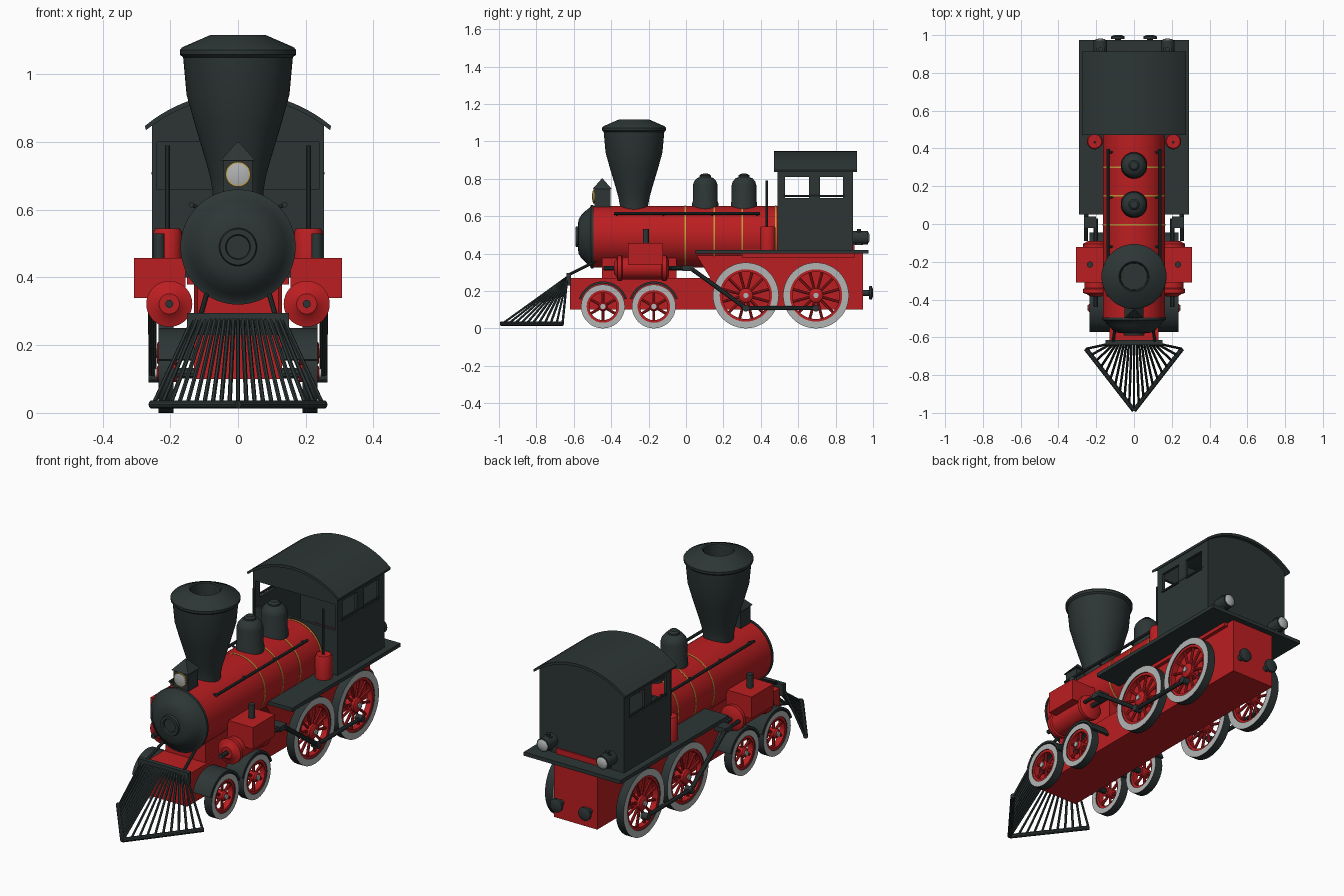
import bpy, bmesh
from math import pi, cos, sin, sqrt, radians
from mathutils import Vector

if "Cube" in bpy.data.objects:
    bpy.data.objects.remove(bpy.data.objects["Cube"])

def material(name, rgb):
    m = bpy.data.materials.new(name)
    m.diffuse_color = (*rgb, 1)
    m.use_nodes = True
    m.node_tree.nodes["Principled BSDF"].inputs["Base Color"].default_value = m.diffuse_color
    return m

RED = material("red paint", (0.50, 0.013, 0.015))
DARK = material("dark iron", (0.026, 0.036, 0.036))
STEEL = material("light steel", (0.45, 0.46, 0.46))
GOLD = material("brass", (0.55, 0.33, 0.04))

def finish(name, bm, mats, mirror=False, rule=None):
    """Turn a bmesh into a named object, optionally mirrored across x = 0."""
    bmesh.ops.remove_doubles(bm, verts=bm.verts, dist=1e-5)
    bmesh.ops.recalc_face_normals(bm, faces=bm.faces)
    if rule:
        bm.normal_update()
        for f in bm.faces:
            f.material_index = rule(f)
    me = bpy.data.meshes.new(name)
    bm.to_mesh(me)
    bm.free()
    ob = bpy.data.objects.new(name, me)
    bpy.context.collection.objects.link(ob)
    for m in mats if isinstance(mats, tuple) else (mats,):
        me.materials.append(m)
    if mirror:
        ob.modifiers.new("mirror", 'MIRROR')
    bpy.ops.object.select_all(action='DESELECT')
    ob.select_set(True)
    bpy.context.view_layer.objects.active = ob
    bpy.ops.object.shade_smooth_by_angle(angle=radians(35))
    return ob

def lathe(bm, prof, loc=(0, 0, 0), axis=(0, 0, 1), n=40, closed=False, a0=0.0, a1=2 * pi):
    """Revolve (radius, height) points about an axis."""
    q = Vector(axis).to_track_quat('Z', 'Y')
    full = abs(a1 - a0 - 2 * pi) < 1e-6
    rings = []
    for i in range(n if full else n + 1):
        a = a0 + (a1 - a0) * i / n
        rings.append([bm.verts.new(Vector(loc) + q @ Vector((r * cos(a), r * sin(a), h))) for r, h in prof])
    m = len(prof)
    for i in range(n):
        A, B = rings[i], rings[(i + 1) % len(rings)]
        for j in range(m if closed else m - 1):
            k = (j + 1) % m
            bm.faces.new((A[j], A[k], B[k], B[j]))
    if not full:
        bm.faces.new(rings[0])
        bm.faces.new(rings[-1])

def bar(bm, p, q, r, n=10):
    d = Vector(q) - Vector(p)
    lathe(bm, [(0, 0), (r, 0), (r, d.length), (0, d.length)], p, d, n)

def prism(bm, pts, axis, a, b):
    """Extrude a 2D outline along 'x' (points are y,z) or 'y' (points are x,z)."""
    put = (lambda u, v, w: (w, u, v)) if axis == 'x' else (lambda u, v, w: (u, w, v))
    A = [bm.verts.new(put(u, v, a)) for u, v in pts]
    B = [bm.verts.new(put(u, v, b)) for u, v in pts]
    bm.faces.new(A)
    bm.faces.new(B)
    for i in range(len(pts)):
        k = (i + 1) % len(pts)
        bm.faces.new((A[i], A[k], B[k], B[i]))

def box(bm, x0, x1, y0, y1, z0, z1):
    prism(bm, [(x0, z0), (x1, z0), (x1, z1), (x0, z1)], 'y', y0, y1)

def turned(name, prof, mat, loc=(0, 0, 0), axis=(0, 0, 1), n=40, mirror=False):
    bm = bmesh.new()
    lathe(bm, prof, loc, axis, n)
    return finish(name, bm, mat, mirror)

def boxes(name, mat, mirror, *dims):
    bm = bmesh.new()
    for d in dims:
        box(bm, *d)
    return finish(name, bm, mat, mirror)

def bars(name, mat, mirror, *segs):
    bm = bmesh.new()
    for s in segs:
        bar(bm, *s)
    return finish(name, bm, mat, mirror)

Y, X = (0, 1, 0), (1, 0, 0)
BZ = 0.49  # boiler axis height

# Boiler, smokebox front and brass bands
turned("boiler", [(0, -.5), (.165, -.5), (.165, .5), (0, .5)], RED, (0, 0, BZ), Y, 64)
turned("smokebox_front", [(0, -.58), (.034, -.58), (.037, -.59), (.053, -.59), (.056, -.578), (.09, -.575),
       (.115, -.56), (.14, -.535), (.158, -.512), (.17, -.508), (.17, -.495), (0, -.495)], DARK, (0, 0, BZ), Y, 64)
bm = bmesh.new()
for y in (-.005, .15, .3, .48):
    lathe(bm, [(.16, y - .004), (.1667, y - .004), (.1667, y + .004), (.16, y + .004)], (0, 0, BZ), Y, 64, True)
finish("boiler_bands", bm, GOLD)

# Flared chimney with an open top
turned("chimney", [(0, .6), (.075, .6), (.076, .66), (.083, .70), (.097, .75), (.127, .85), (.152, .94), (.162, 1.05),
       (.171, 1.058), (.172, 1.072), (.165, 1.08), (.08, 1.117), (.074, 1.112), (.07, 1.0), (0, 1.0)],
       DARK, (0, -.278, 0), n=56)

# Steam domes
for i, y in enumerate((.103, .31)):
    turned(f"steam_dome_{i + 1}", [(0, .6), (.07, .6), (.07, .67), (.066, .68), (.066, .765), (.06, .785), (.045, .803),
           (.03, .808), (.03, .817), (.02, .826), (0, .828)], DARK, (0, y, 0))

# Headlight with pointed roof
bm = bmesh.new()
box(bm, -.043, .043, -.49, -.405, .63, .75)
bmesh.ops.create_cone(bm, cap_ends=True, segments=4, radius1=.072, radius2=.004, depth=.055)
bm.verts.ensure_lookup_table()
for v in bm.verts[8:]:
    x, y = (v.co.x + v.co.y) * .7071, (v.co.y - v.co.x) * .7071
    v.co = Vector((x, y - .448, v.co.z + .773))
finish("headlight_housing", bm, DARK)
turned("headlight_rim", [(0, -.497), (.037, -.497), (.037, -.48), (0, -.48)], GOLD, (0, 0, .705), Y, 28)
turned("headlight_lens", [(0, -.502), (.02, -.501), (.033, -.498), (.033, -.48), (0, -.48)], STEEL, (0, 0, .705), Y, 28)

# Handrails along the boiler
bars("handrails", DARK, True, ((.138, -.385, .615), (.138, .396, .615), .008),
     *[((.10, y, .60), (.138, y, .615), .006) for y in (-.37, -.12, .14, .38)])

# Main frame and boiler saddle
bm = bmesh.new()
prism(bm, [(-.62, .10), (.945, .10), (.945, .40), (.05, .40), (.13, .27), (-.62, .27)], 'x', -.13, .13)
finish("main_frame", bm, RED)
boxes("boiler_saddle", RED, False, (-.12, .12, -.45, -.05, .25, .42))
boxes("firebox", RED, False, (-.15, .15, .3, .9, .38, .45))

# Running board
boxes("running_board", DARK, False, (-.29, .29, .05, .975, .40, .42))

# Cab walls with window openings
def roof_z(x, top):
    return top - .43 + sqrt(.43 ** 2 - x * x)

def arch(w, top, n=16):
    return [(w - 2 * w * i / n, roof_z(w - 2 * w * i / n, top)) for i in range(n + 1)]

bm = bmesh.new()
prism(bm, [(-.254, .42), (.254, .42)] + arch(.254, .935), 'y', .878, .893)
prism(bm, [(-.254, .80), (.254, .80)] + arch(.254, .935), 'y', .49, .505)
box(bm, -.254, .254, .49, .505, .42, .66)
for s in (-1, 1):
    a, b = sorted((s * .239, s * .254))
    box(bm, a, b, .49, .893, .42, .697)
    box(bm, a, b, .49, .893, .808, .86)
    for y0, y1 in ((.49, .53), (.657, .716), (.84, .893)):
        box(bm, a, b, y0, y1, .697, .808)
finish("cab_walls", bm, DARK)
bars("cab_window_rails", DARK, True, ((.25, .52, .708), (.25, .85, .708), .006))

# Arched cab roof
bm = bmesh.new()
prism(bm, arch(.275, .947, 24) + arch(.272, .932, 24)[::-1], 'y', .47, .914)
finish("cab_roof", bm, DARK)

# Wheels: dark treads, bright side faces, red spokes
def wheel(name, y, r, spokes, tyre):
    bm = bmesh.new()
    c = (0, y, r)
    lathe(bm, [(r - tyre, .19), (r, .19), (r, .235), (r - tyre, .235)], c, X, 48, True)
    finish(name + "_tyres", bm, (DARK, STEEL), True, lambda f: int(abs(f.normal.x) > .5))
    bm = bmesh.new()
    ri, hub = r - tyre, r * .22
    lathe(bm, [(ri - .014, .198), (ri + .002, .198), (ri + .002, .23), (ri - .014, .23)], c, X, 48, True)
    lathe(bm, [(0, .18), (hub, .18), (hub, .232), (hub * .7, .24), (0, .24)], c, X, 24)
    for k in range(spokes):
        a = 2 * pi * (k + .5) / spokes
        d = Vector((0, cos(a), sin(a)))
        o = Vector((.214, y, r))
        bar(bm, o + d * hub * .6, o + d * (ri - .005), .0075, 8)
    finish(name + "_spokes", bm, RED, True)
    turned(name + "_hub_caps", [(0, .235), (.014, .235), (.014, .246), (0, .246)], STEEL, c, X, 16, True)
    bars(name + "_axle", DARK, False, ((-.2, y, r), (.2, y, r), .016))

for i, y in enumerate((-.444, -.172)):
    wheel(f"leading_wheels_{i + 1}", y, .117, 6, .03)
    # curved mudguard over each leading wheel (angle measured in the y-z plane)
    bm = bmesh.new()
    prof = [(.122, .13), (.134, .13), (.134, .235), (.122, .235)]
    q = Vector(X).to_track_quat('Z', 'Y')
    up = q.inverted() @ Vector((0, 0, 1))
    mid = Vector((1, 0)).angle_signed(Vector((up.x, up.y)), 0) * -1
    lathe(bm, prof, (0, y, .117), X, 24, True, mid - radians(72), mid + radians(72))
    finish(f"mudguards_{i + 1}", bm, DARK, True)
for i, y in enumerate((.32, .695)):
    wheel(f"driving_wheels_{i + 1}", y, .176, 12, .036)

# Cylinders, valve chests and piston rods
turned("cylinders", [(0, -.385), (.03, -.385), (.045, -.372), (.068, -.365), (.068, -.345), (.06, -.34), (.06, -.13),
       (.068, -.125), (.068, -.105), (.04, -.09), (0, -.09)], RED, (.203, 0, .322), Y, 36, True)
boxes("valve_chests", RED, True, (.155, .307, -.31, -.123, .34, .457))
bars("valve_pipes", DARK, True, ((.233, -.215, .45), (.233, -.215, .53), .016, 20))
bars("piston_rods", DARK, True, ((.203, -.44, .322), (.203, .03, .322), .012))

# Connecting and coupling rods
boxes("crossheads", DARK, True, (.2, .265, -.02, .04, .308, .336))
bars("connecting_rods", DARK, True, ((.254, -.09, .325), (.254, .03, .322), .01),
     ((.254, .02, .325), (.252, .32, .108), .012))
bars("coupling_rods", DARK, True, ((.248, .30, .108), (.248, .695, .108), .011),
     *[((.225, y, .108), (.264, y, .108), .018, 16) for y in (.32, .695)])

# Air pumps beside the boiler with tall rods
turned("air_pumps", [(0, .42), (.042, .42), (.042, .535), (.036, .545), (0, .545)], RED, (.208, .437, 0), n=28, mirror=True)
bars("pump_rods", DARK, True, ((.208, .433, .54), (.208, .433, .79), .007))

# Cowcatcher: beam, pointed base and fanned slats
boxes("cowcatcher_beam", DARK, False, (-.15, .15, -.64, -.615, .23, .295))
slats = []
for i in range(11):
    t = i / 10
    slats.append(((.25 * (1 - t), -.66 - .322 * t, .025), (.135 * (1 - t), -.635, .275), .0065, 6))
bars("cowcatcher_slats", DARK, True, *slats)
bars("cowcatcher_base", DARK, True, ((.255, -.66, .025), (0, -.988, .025), .012))
bars("front_braces", DARK, True, ((.11, -.62, .29), (.09, -.48, .36), .008))

# Rear lamps
bars("rear_lamps", DARK, True, ((.178, .925, .445), (.178, .925, .52), .022, 20),
     ((.178, .89, .485), (.178, .972, .485), .036, 24), ((.178, .925, .51), (.178, .925, .532), .012))
turned("rear_lamp_lenses", [(0, .982), (.02, .98), (.03, .974), (.03, .96), (0, .96)], STEEL, (.178, 0, .485), Y, 24, True)

# Rear buffers
turned("rear_buffers", [(0, .94), (.016, .94), (.016, .978), (.036, .98), (.036, .993), (.02, 1.0), (0, 1.0)],
       DARK, (.085, 0, .19), Y, 24, True)
